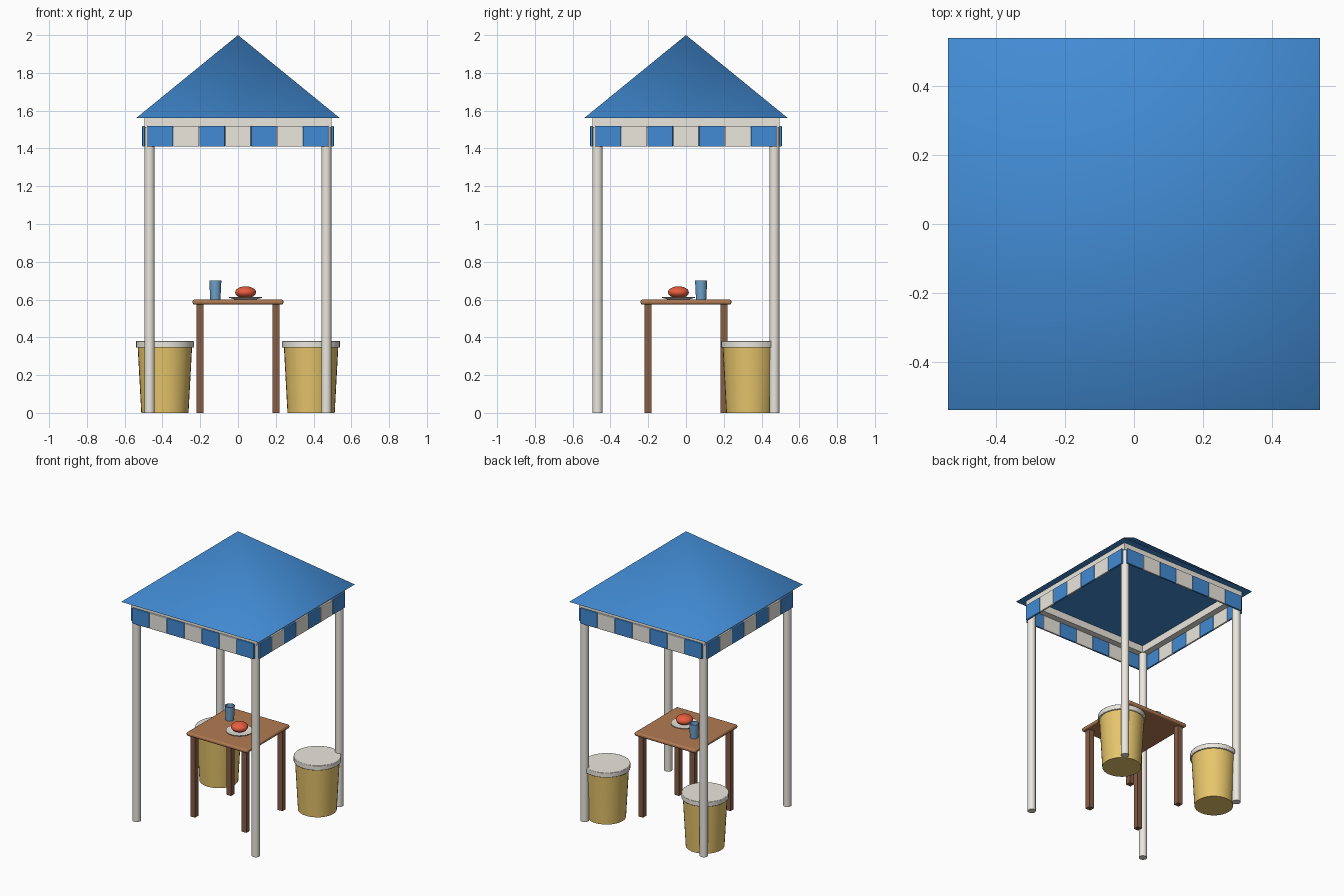
import bpy
import math
from mathutils import Matrix

if "Cube" in bpy.data.objects:
    bpy.data.objects.remove(bpy.data.objects["Cube"])


def mat(name, rgb):
    m = bpy.data.materials.new(name)
    m.diffuse_color = (*rgb, 1)
    m.use_nodes = True
    m.node_tree.nodes["Principled BSDF"].inputs["Base Color"].default_value = m.diffuse_color
    return m


BLUE = mat("blue", (0.054, 0.26, 0.66))
CREAM = mat("cream", (0.83, 0.80, 0.73))
TOP = mat("wood_top", (0.45, 0.20, 0.085))
LEG = mat("wood_leg", (0.24, 0.11, 0.06))
YELLOW = mat("yellow", (0.80, 0.56, 0.15))
RED = mat("red", (0.80, 0.11, 0.05))
GLASS = mat("cup_blue", (0.16, 0.36, 0.60))


def smooth(ob, deg=40):
    bpy.ops.object.select_all(action='DESELECT')
    ob.select_set(True)
    bpy.context.view_layer.objects.active = ob
    bpy.ops.object.shade_smooth_by_angle(angle=math.radians(deg))


def bevel(ob, width, segs):
    b = ob.modifiers.new("bevel", 'BEVEL')
    b.width, b.segments = width, segs


def box(name, loc, size, m, rot=0.0):
    bpy.ops.mesh.primitive_cube_add(size=1)
    ob = bpy.context.object
    ob.name = name
    ob.data.transform(Matrix.Diagonal((*size, 1)))
    ob.data.transform(Matrix.Rotation(rot, 4, 'Z') @ Matrix.Translation(loc))
    ob.data.materials.append(m)
    return ob


def lathe(name, x, y, profile, m, n=32):
    """Spin (radius, z) points round a vertical axis; cap both ends."""
    verts, faces = [], []
    for r, z in profile:
        for i in range(n):
            a = 2 * math.pi * i / n
            verts.append((x + r * math.cos(a), y + r * math.sin(a), z))
    for k in range(len(profile) - 1):
        for i in range(n):
            j = (i + 1) % n
            faces.append((k * n + i, k * n + j, (k + 1) * n + j, (k + 1) * n + i))
    faces.append(tuple(range(n))[::-1])
    faces.append(tuple(range((len(profile) - 1) * n, len(profile) * n)))
    me = bpy.data.meshes.new(name)
    me.from_pydata(verts, [], faces)
    ob = bpy.data.objects.new(name, me)
    bpy.context.collection.objects.link(ob)
    me.materials.append(m)
    smooth(ob)
    return ob


# Pyramid roof
bpy.ops.mesh.primitive_cone_add(vertices=4, radius1=0.54 * math.sqrt(2), radius2=0, depth=0.44)
roof = bpy.context.object
roof.name = "roof"
roof.data.transform(Matrix.Translation((0, 0, 1.78)) @ Matrix.Rotation(math.pi / 4, 4, 'Z'))
roof.data.materials.append(BLUE)
smooth(roof, 60)

# Corner posts
for sx in (-1, 1):
    for sy in (-1, 1):
        lathe("post", sx * 0.468, sy * 0.468, [(0.027, 0), (0.027, 1.555)], CREAM, 20)

# Roof frame and striped valance on the four sides
for side in range(4):
    rot = side * math.pi / 2
    box("frame_beam", (0, -0.472, 1.535), (0.988, 0.045, 0.05), CREAM, rot)
    for i in range(7):
        p = box("valance_panel", ((i - 3) * 0.137, -0.5, 1.465),
                (0.136, 0.014, 0.11), CREAM if i % 2 else BLUE, rot)
        bevel(p, 0.004, 2)

# Table
top = box("table_top", (0, 0, 0.587), (0.48, 0.48, 0.026), TOP)
bevel(top, 0.01, 3)
smooth(top)
for sx in (-1, 1):
    for sy in (-1, 1):
        box("table_leg", (sx * 0.202, sy * 0.202, 0.289), (0.037, 0.037, 0.578), LEG)

# Plate, food and cup
lathe("plate", 0.04, -0.04, [(0.055, 0.6), (0.088, 0.61), (0.088, 0.614),
                             (0.058, 0.608)], CREAM)
bpy.ops.mesh.primitive_uv_sphere_add(segments=28, ring_count=16, radius=1)
food = bpy.context.object
food.name = "food"
food.data.transform(Matrix.Translation((0.04, -0.04, 0.638))
                    @ Matrix.Diagonal((0.055, 0.055, 0.032, 1)))
food.data.materials.append(RED)
smooth(food)
lathe("cup", -0.12, 0.08, [(0.027, 0.6), (0.032, 0.7), (0.028, 0.7), (0.024, 0.606)], GLASS, 24)

# Barrel seats with lids at the back corners
for sx in (-1, 1):
    lathe("barrel_body", sx * 0.387, 0.338, [(0.125, 0), (0.144, 0.35)], YELLOW)
    lid = lathe("barrel_lid", sx * 0.387, 0.338, [(0.153, 0.345), (0.153, 0.38)], CREAM)
    bevel(lid, 0.003, 2)
